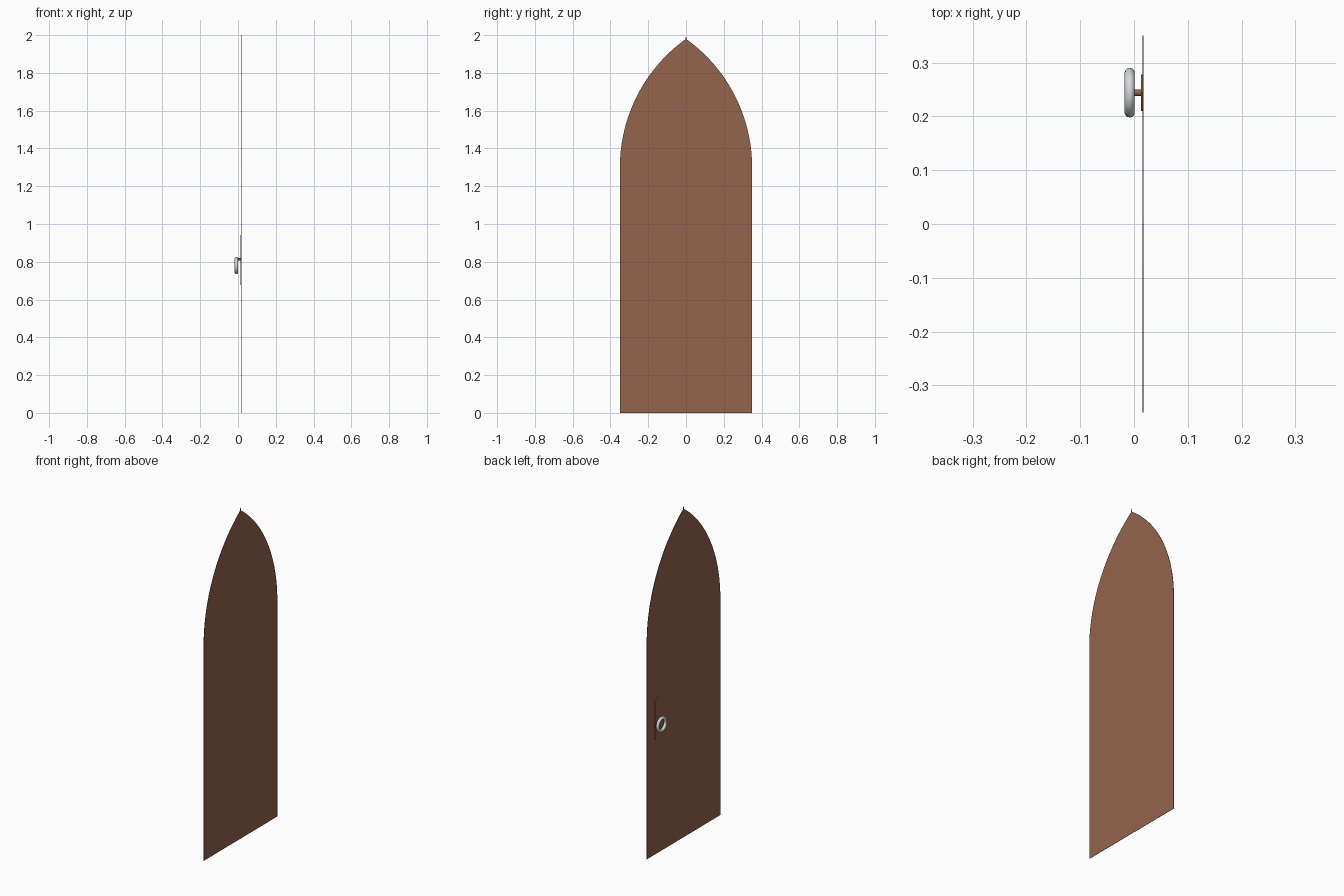
import bpy, bmesh, math
from mathutils import Matrix

if "Cube" in bpy.data.objects:
    bpy.data.objects.remove(bpy.data.objects["Cube"])


def material(name, rgb):
    m = bpy.data.materials.new(name)
    m.diffuse_color = (*rgb, 1)
    m.use_nodes = True
    m.node_tree.nodes["Principled BSDF"].inputs["Base Color"].default_value = m.diffuse_color
    return m


wood = material("brown_wood", (0.30, 0.127, 0.075))
iron = material("grey_metal", (0.66, 0.69, 0.70))


def finish(name, bm, mat):
    bmesh.ops.recalc_face_normals(bm, faces=bm.faces)
    me = bpy.data.meshes.new(name)
    bm.to_mesh(me)
    bm.free()
    me.materials.append(mat)
    ob = bpy.data.objects.new(name, me)
    bpy.context.collection.objects.link(ob)
    return ob


def slab(name, half, y0, x0, x1, mat):
    """Thin plate from a right-half (y, z) outline, mirrored about y0."""
    pts = half + [(-y, z) for y, z in reversed(half) if y > 0]
    bm = bmesh.new()
    face = bm.faces.new([bm.verts.new((x0, y0 + y, z)) for y, z in pts])
    new = bmesh.ops.extrude_face_region(bm, geom=[face])["geom"]
    verts = [v for v in new if isinstance(v, bmesh.types.BMVert)]
    bmesh.ops.translate(bm, vec=(x1 - x0, 0, 0), verts=verts)
    return finish(name, bm, mat)


# Door leaf: straight sides, pointed arch, small needle tip
R, spring = 0.836, 1.30
end = math.acos((R - 0.347) / R)
outline = [(0.35, 0.0)]
for i in range(25):
    a = end * i / 24
    outline.append((0.35 - R + R * math.cos(a), spring + R * math.sin(a)))
outline.append((0.0, 2.0))
slab("door_leaf", outline, 0, 0.0155, 0.0175, wood)

# Back plate of the handle with pointed ends
slab("handle_plate",
     [(0.0, 0.676), (0.034, 0.696), (0.034, 0.921), (0.0, 0.941)],
     0.244, 0.0130, 0.0157, wood)

# Peg holding the ring
bm = bmesh.new()
bmesh.ops.create_cone(bm, cap_ends=True, segments=16, radius1=0.006,
                      radius2=0.006, depth=0.022,
                      matrix=Matrix.Translation((0.005, 0.244, 0.813))
                      @ Matrix.Rotation(math.pi / 2, 4, 'Y'))
peg = finish("ring_peg", bm, wood)

# Ring handle hanging from the peg
bpy.ops.mesh.primitive_torus_add(
    location=(-0.008, 0.244, 0.780), rotation=(0, math.pi / 2, 0),
    major_segments=40, minor_segments=14, major_radius=0.0365, minor_radius=0.0095)
ring = bpy.context.object
ring.name = "ring_handle"
ring.data.materials.append(iron)

for ob in (peg, ring):
    bpy.ops.object.select_all(action='DESELECT')
    ob.select_set(True)
    bpy.context.view_layer.objects.active = ob
    bpy.ops.object.shade_smooth_by_angle(angle=math.radians(40))
